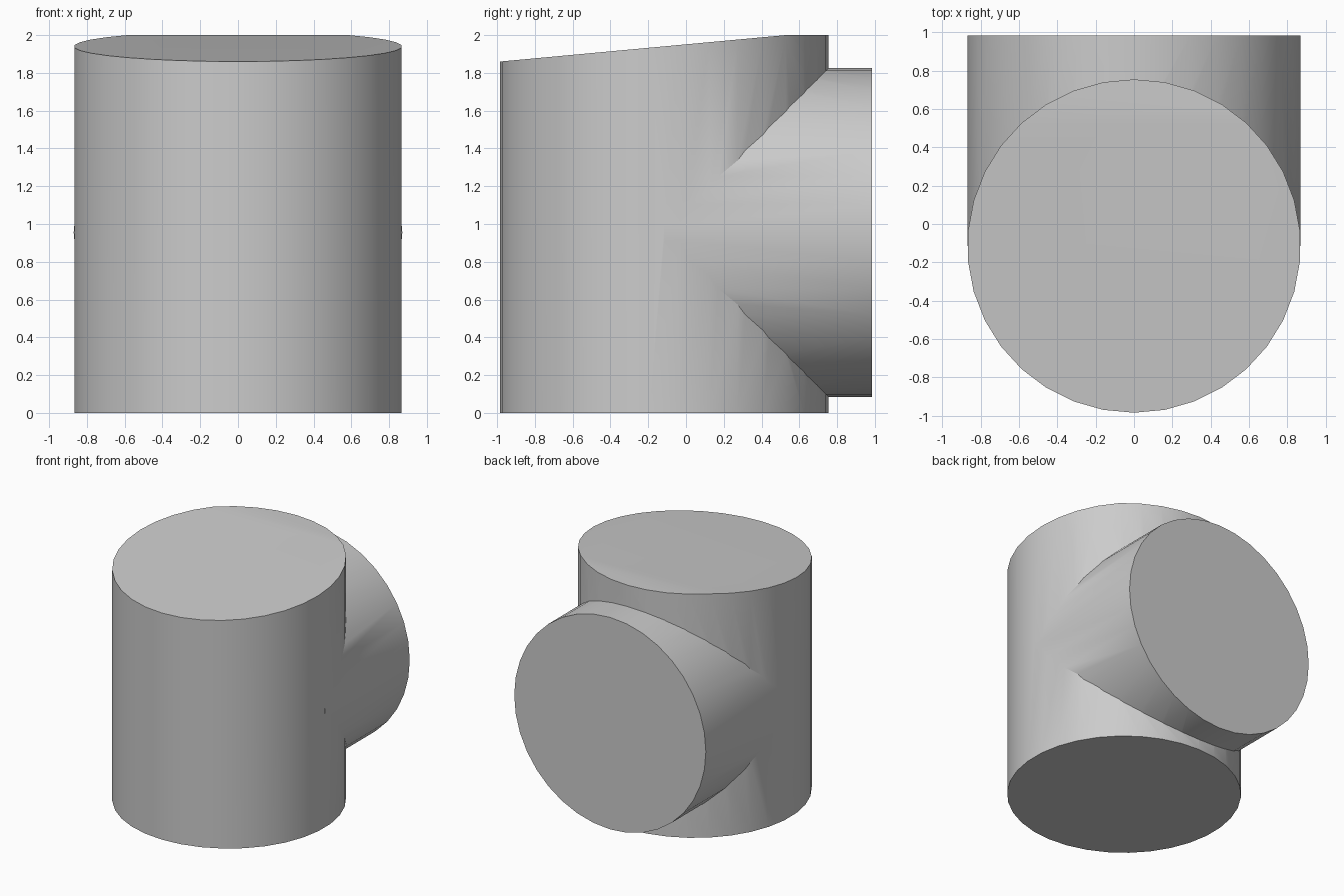
import bpy
import bmesh
from math import sin, cos, pi, radians
from mathutils import Vector

cube = bpy.data.objects.get("Cube")
if cube:
    bpy.data.objects.remove(cube, do_unlink=True)

RADIUS = 0.87
AXIS_Y = -0.115
BRANCH_Z = 0.955

grey = bpy.data.materials.new("plain grey")
grey.use_nodes = True
colour = (0.6, 0.6, 0.6, 1)
grey.diffuse_color = colour
grey.node_tree.nodes["Principled BSDF"].inputs["Base Color"].default_value = colour


def cylinder(name, start, side, up, length, sides, shape=None):
    """Extrude a regular polygon, with a corner on the up axis, along length."""
    bm = bmesh.new()
    ring = []
    for i in range(sides):
        a = 2 * pi * i / sides
        ring.append(bm.verts.new(start + RADIUS * (side * sin(a) + up * cos(a))))
    base = bm.faces.new(ring)
    result = bmesh.ops.extrude_face_region(bm, geom=[base], use_keep_orig=True)
    far = [g for g in result["geom"] if isinstance(g, bmesh.types.BMVert)]
    bmesh.ops.translate(bm, verts=far, vec=length)
    if shape:
        shape(bm, far)
    bmesh.ops.recalc_face_normals(bm, faces=bm.faces)
    mesh = bpy.data.meshes.new(name)
    bm.to_mesh(mesh)
    bm.free()
    mesh.materials.append(grey)
    obj = bpy.data.objects.new(name, mesh)
    bpy.context.collection.objects.link(obj)
    return obj


def slope_top(bm, top):
    """Fold the top along a chord near the back and slope it to the front."""
    hinge_y = AXIS_Y + RADIUS * cos(4 * 2 * pi / 34)
    hinge = [v for v in top if abs(v.co.y - hinge_y) < 0.01]
    bmesh.ops.connect_verts(bm, verts=hinge)
    front_y = AXIS_Y - RADIUS
    for v in top:
        v.co.z -= 0.14 * max(0, (hinge_y - v.co.y) / (hinge_y - front_y))


X, Y, Z = Vector((1, 0, 0)), Vector((0, 1, 0)), Vector((0, 0, 1))

# Upright body with a sloped top
body = cylinder("upright_pipe", Y * AXIS_Y, X, Y, Z * 2, 34, slope_top)

# Branch leaving the back, starting on the body's axis
branch = cylinder("back_branch", Y * AXIS_Y + Z * BRANCH_Z, X, Z,
                  Y * (0.985 - AXIS_Y), 36)

# Join both into one closed surface
union = body.modifiers.new("join branch", "BOOLEAN")
union.operation = "UNION"
union.solver = "EXACT"
union.object = branch
bpy.context.view_layer.objects.active = body
bpy.ops.object.select_all(action="DESELECT")
body.select_set(True)
bpy.ops.object.modifier_apply(modifier=union.name)
bpy.data.objects.remove(branch, do_unlink=True)
body.name = "pipe_tee"

bpy.ops.object.shade_smooth_by_angle(angle=radians(30))
